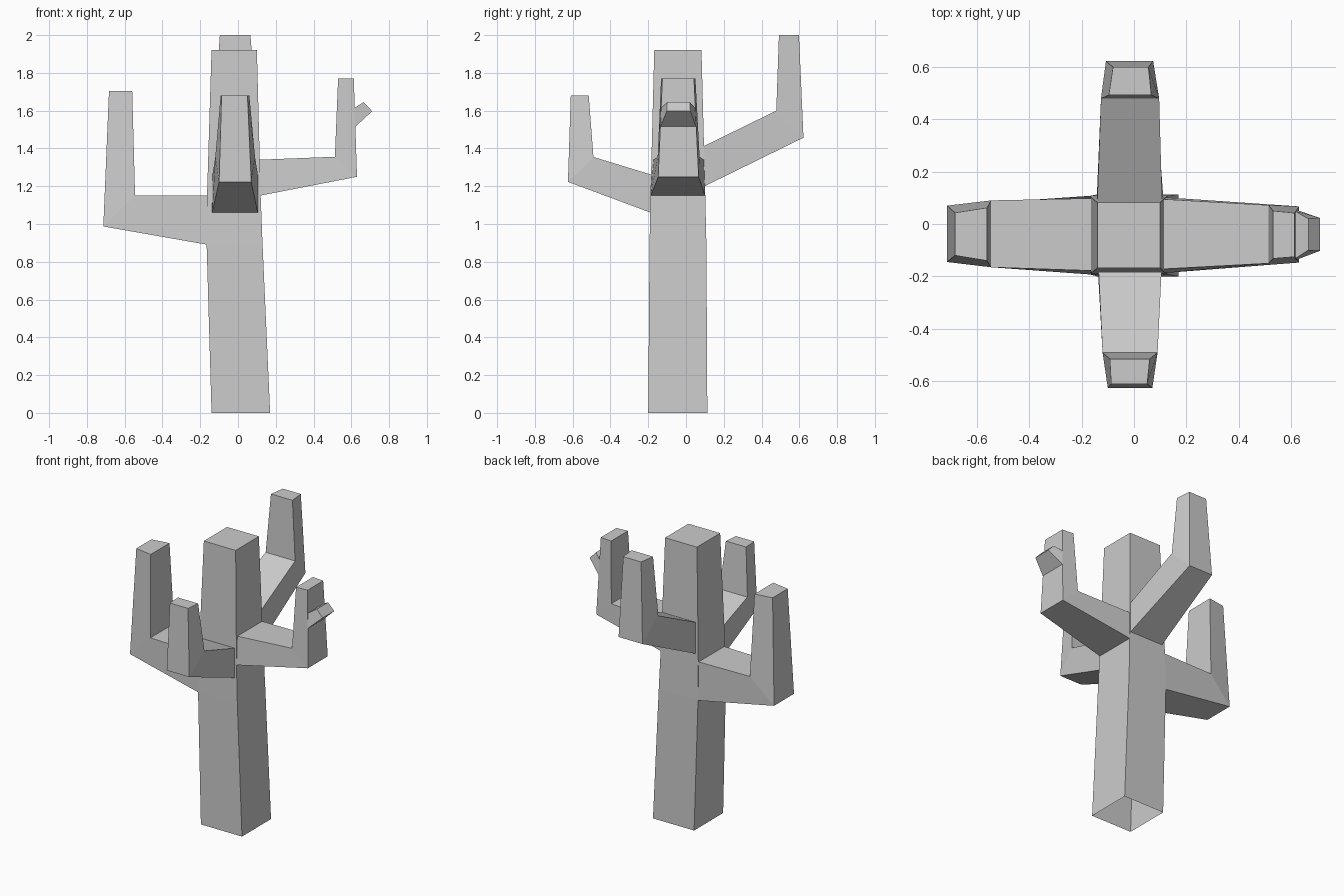
import bpy, bmesh


def loft(name, rings):
    """Skin four-cornered rings, open at the start and capped at the end."""
    bm = bmesh.new()
    loops = [[bm.verts.new(p) for p in ring] for ring in rings]
    for a, b in zip(loops, loops[1:]):
        for i in range(4):
            j = (i + 1) % 4
            bm.faces.new((a[i], a[j], b[j], b[i]))
    # temporary start cap gives a closed volume for reliable normals
    start = bm.faces.new(loops[0][::-1])
    bm.faces.new(loops[-1])
    bmesh.ops.recalc_face_normals(bm, faces=bm.faces)
    bmesh.ops.delete(bm, geom=[start], context='FACES_ONLY')
    mesh = bpy.data.meshes.new(name)
    bm.to_mesh(mesh)
    bm.free()
    obj = bpy.data.objects.new(name, mesh)
    bpy.context.collection.objects.link(obj)
    return obj


def section(x0, x1, y0, y1, z):
    return [(x0, y0, z), (x1, y0, z), (x1, y1, z), (x0, y1, z)]


def branch(name, axis, sections):
    """Each section: an inner and an outer edge as (reach, z, side_min, side_max)."""
    def place(reach, side, z):
        return (reach, side, z) if axis == 'X' else (side, reach, z)
    loft(name, [[place(u, lo, z), place(u, hi, z), place(v, hi2, w), place(v, lo2, w)]
                for (u, z, lo, hi), (v, w, lo2, hi2) in sections])


# Tapered trunk, open underneath
loft("trunk", [
    section(-0.14, 0.17, -0.20, 0.113, 0),
    section(-0.166, 0.13, -0.193, 0.108, 0.89),
    section(-0.164, 0.12, -0.188, 0.102, 1.15),
    section(-0.14, 0.10, -0.168, 0.082, 1.92),
])

# Bent arms: trunk joint, elbow, tip
branch("left_arm", 'X', [
    ((-0.16, 1.15, -0.178, 0.098), (-0.16, 0.89, -0.193, 0.108)),
    ((-0.545, 1.15, -0.165, 0.09), (-0.713, 0.987, -0.145, 0.07)),
    ((-0.56, 1.705, -0.14, 0.062), (-0.683, 1.705, -0.12, 0.043)),
])
branch("right_arm", 'X', [
    ((0.105, 1.34, -0.172, 0.095), (0.115, 1.15, -0.187, 0.102)),
    ((0.513, 1.356, -0.15, 0.072), (0.63, 1.25, -0.147, 0.067)),
    ((0.53, 1.77, -0.132, 0.05), (0.613, 1.77, -0.125, 0.042)),
])
branch("back_arm", 'Y', [
    ((0.09, 1.41, -0.14, 0.107), (0.098, 1.20, -0.142, 0.112)),
    ((0.478, 1.60, -0.126, 0.096), (0.622, 1.457, -0.107, 0.073)),
    ((0.492, 2.0, -0.096, 0.066), (0.598, 2.0, -0.08, 0.055)),
])
branch("front_arm", 'Y', [
    ((-0.18, 1.26, -0.135, 0.105), (-0.187, 1.06, -0.137, 0.105)),
    ((-0.49, 1.355, -0.12, 0.09), (-0.625, 1.223, -0.10, 0.07)),
    ((-0.515, 1.68, -0.092, 0.06), (-0.61, 1.68, -0.087, 0.05)),
])

# Small bud on the right arm
branch("bud", 'X', [
    ((0.612, 1.612, -0.134, 0.05), (0.616, 1.51, -0.138, 0.055)),
    ((0.665, 1.645, -0.10, 0.02), (0.71, 1.597, -0.102, 0.023)),
])
